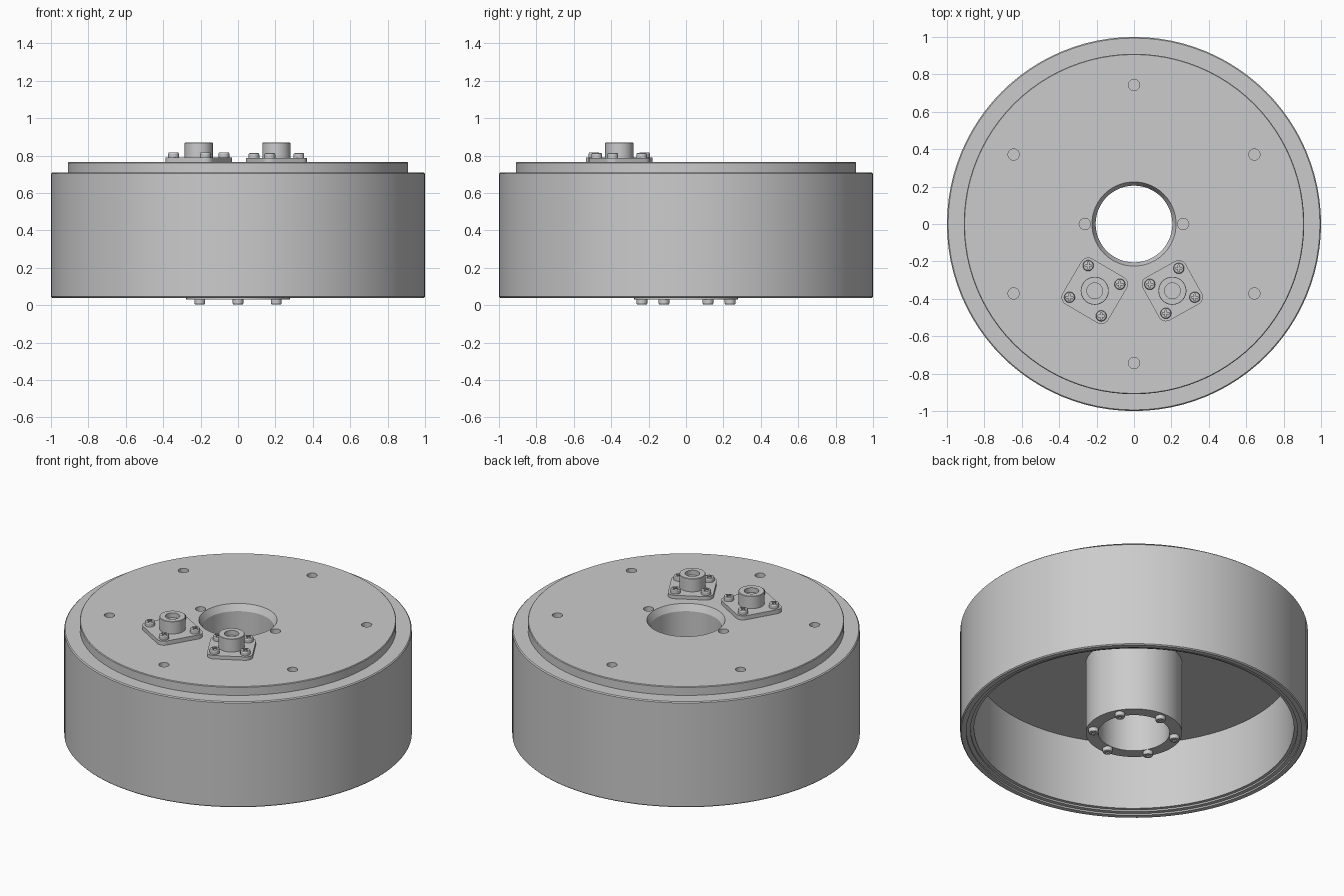
import bpy, bmesh, math
from mathutils import Vector

cube = bpy.data.objects.get("Cube")
if cube:
    bpy.data.objects.remove(cube, do_unlink=True)

grey = bpy.data.materials.new("plain grey")
grey.use_nodes = True
grey.diffuse_color = (0.6, 0.6, 0.6, 1)
grey.node_tree.nodes["Principled BSDF"].inputs["Base Color"].default_value = (0.6, 0.6, 0.6, 1)


def add_object(name, mesh, location=(0, 0, 0), angle=0, flip=False):
    obj = bpy.data.objects.new(name, mesh)
    bpy.context.collection.objects.link(obj)
    obj.location = location
    obj.rotation_euler = (math.pi if flip else 0, 0, angle)
    return obj


def finish(bm, name):
    bmesh.ops.recalc_face_normals(bm, faces=bm.faces)
    mesh = bpy.data.meshes.new(name)
    bm.to_mesh(mesh)
    bm.free()
    mesh.materials.append(grey)
    return mesh


def lathe(name, profile, steps):
    """Turn an (r, z) profile around z; points on the axis are welded."""
    bm = bmesh.new()
    verts = [bm.verts.new((r, 0, z)) for r, z in profile]
    closed = profile[0][0] > 0
    pairs = list(zip(verts, verts[1:])) + ([(verts[-1], verts[0])] if closed else [])
    edges = [bm.edges.new(p) for p in pairs]
    bmesh.ops.spin(bm, geom=verts + edges, cent=(0, 0, 0), axis=(0, 0, 1),
                   angle=math.tau, steps=steps, use_merge=True)
    bmesh.ops.remove_doubles(bm, verts=bm.verts, dist=1e-5)
    return finish(bm, name)


def polar(r, degrees, z=0):
    a = math.radians(degrees)
    return Vector((r * math.cos(a), r * math.sin(a), z))


def cut(obj, cutter):
    """Subtract the cutter and bake the result into the object's mesh."""
    cutter.hide_render = True
    mod = obj.modifiers.new("cut", "BOOLEAN")
    mod.operation, mod.solver, mod.object = "DIFFERENCE", "EXACT", cutter
    bpy.context.view_layer.update()
    graph = bpy.context.evaluated_depsgraph_get()
    mesh = bpy.data.meshes.new_from_object(obj.evaluated_get(graph))
    obj.modifiers.clear()
    obj.data = mesh
    bpy.data.objects.remove(cutter, do_unlink=True)


# Turned body: open-bottomed housing, raised top plate and hollow hub
TOP, BASE = 0.765, 0.03
body = add_object("body", lathe("body", [
    (0.205, BASE), (0.277, BASE), (0.277, 0.49), (0.92, 0.49),
    (0.92, 0.06), (0.94, 0.06), (0.94, 0.05), (0.965, 0.05), (0.965, 0.04),
    (0.994, 0.04), (1, 0.046), (1, 0.704), (0.994, 0.71),
    (0.91, 0.71), (0.91, TOP - 0.004), (0.906, TOP),
    (0.225, TOP), (0.205, TOP - 0.04)], 96))

# Blind holes in the top plate
bm = bmesh.new()
spots = [polar(0.743, 30 + 60 * i, TOP) for i in range(6)]
spots += [polar(0.263, 180 * i, TOP) for i in range(2)]
for spot in spots:
    ring = bmesh.ops.create_cone(bm, cap_ends=True, segments=24, radius1=0.03,
                                 radius2=0.03, depth=0.16)["verts"]
    bmesh.ops.translate(bm, verts=ring, vec=spot)
cut(body, add_object("hole_cutter", finish(bm, "hole_cutter")))

# Screw head with a cross recess, shared by every screw
H = 0.027
head = add_object("screw_head", lathe("screw_head", [
    (0, 0), (0.029, 0), (0.029, 0.019), (0.026, 0.025), (0.021, H), (0, H)], 24))
for turn in (0, 1):
    bm = bmesh.new()
    bmesh.ops.create_cube(bm, size=1)
    bmesh.ops.scale(bm, verts=bm.verts, vec=(0.036, 0.009, 0.024))
    bmesh.ops.translate(bm, verts=bm.verts, vec=(0, 0, H))
    cut(head, add_object("slot", finish(bm, "slot"), angle=turn * math.pi / 2))
screw_mesh = head.data
bpy.data.objects.remove(head, do_unlink=True)

# Screws around the underside of the hub
for i in range(6):
    add_object(f"hub_screw_{i + 1}", screw_mesh, polar(0.236, 30 + 60 * i, BASE), flip=True)


def flange(name, reach, corner, thick):
    """Square plate with rounded corners centred on the screws."""
    bm = bmesh.new()
    verts = []
    for quarter in range(4):
        for step in range(9):
            turn = quarter * 90 - 45 + step * 90 / 8
            verts.append(bm.verts.new(polar(reach, quarter * 90) + polar(corner, turn)))
    face = bm.faces.new(verts)
    top = bmesh.ops.extrude_face_region(bm, geom=[face])["geom"]
    bmesh.ops.translate(bm, verts=[v for v in top if isinstance(v, bmesh.types.BMVert)],
                        vec=(0, 0, thick))
    return finish(bm, name)


# Two connectors: flange, hollow barrel and four screws each
barrel_mesh = lathe("barrel", [
    (0, 0), (0.075, 0), (0.075, 0.103), (0.073, 0.105),
    (0.042, 0.105), (0.042, 0.075), (0, 0.075)], 40)
for side, x, reach, angle, thick in (("right", -0.21, 0.139, 14.5, 0.026),
                                     ("left", 0.205, 0.125, 74, 0.022)):
    centre = Vector((x, -0.357, TOP))
    add_object(f"{side}_flange", flange(f"{side}_flange", reach, 0.043, thick),
               centre, math.radians(angle))
    add_object(f"{side}_barrel", barrel_mesh, centre)
    for i in range(4):
        add_object(f"{side}_flange_screw_{i + 1}", screw_mesh,
                   centre + polar(reach, angle + 90 * i, thick), math.radians(angle * 0))

# Smooth the round walls and keep the edges crisp
bpy.ops.object.select_all(action="DESELECT")
for obj in bpy.context.collection.objects:
    if obj.type == "MESH":
        obj.select_set(True)
        bpy.context.view_layer.objects.active = obj
bpy.ops.object.shade_smooth_by_angle(angle=math.radians(25))
